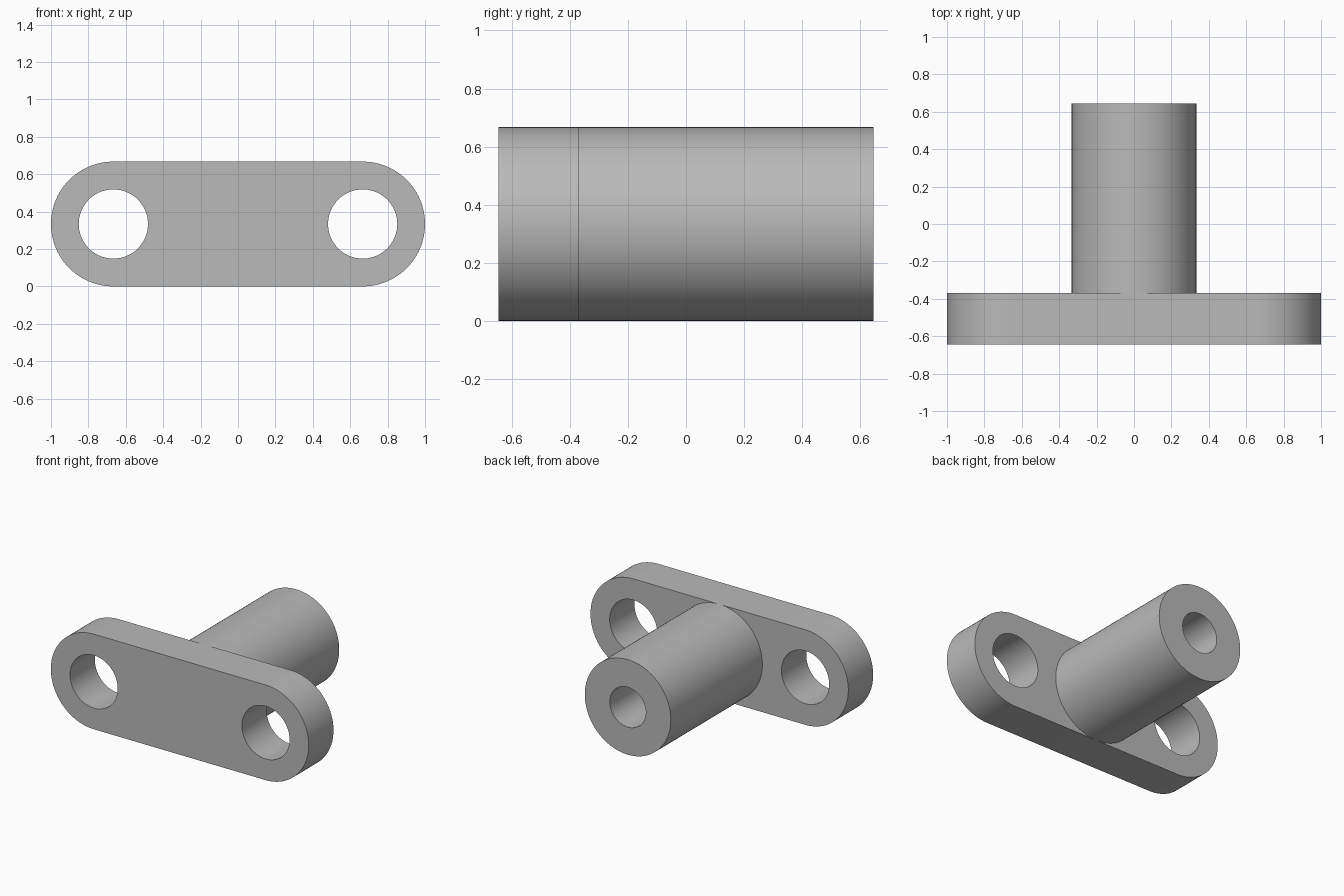
import bpy, bmesh
from math import radians, sin, cos, pi

cube = bpy.data.objects.get("Cube")
if cube:
    bpy.data.objects.remove(cube)

R = 0.3335          # radius of plate ends and of the boss
HOLE_X = 1 - R      # centre of each mounting hole
HOLE_R = 0.185
BORE_R = 0.14
FRONT, SEAT, BACK = -0.645, -0.37, 0.645
STEPS = 48

steel = bpy.data.materials.new("plain grey")
steel.use_nodes = True
grey = (0.49, 0.49, 0.49, 1)
steel.diffuse_color = grey
steel.node_tree.nodes["Principled BSDF"].inputs["Base Color"].default_value = grey

bm = bmesh.new()


def arc(cx, r, sweep=pi, steps=STEPS):
    """Points clockwise from the top of a circle at mid height."""
    return [(cx + r * sin(sweep * i / steps), R + r * cos(sweep * i / steps))
            for i in range(steps + 1)]


def row(points, y):
    return [bm.verts.new((x, y, z)) for x, z in points]


def strip(a, b):
    """Quads between two rows of equal length."""
    for i in range(len(a) - 1):
        bm.faces.new((a[i], a[i + 1], b[i + 1], b[i]))


def cap(*loops):
    """Fill a flat outline with optional holes."""
    edges = []
    for loop in loops:
        for a, b in zip(loop, loop[1:] + loop[:1]):
            edges.append(bm.edges.get((a, b)) or bm.edges.new((a, b)))
    bmesh.ops.triangle_fill(bm, edges=edges, use_beauty=True, normal=(0, 1, 0))


# Half of each profile, on the +x side
slot = [(0, 2 * R)] + arc(HOLE_X, R) + [(0, 0)]
hole = arc(HOLE_X, HOLE_R, 2 * pi, 2 * STEPS)[:-1]
boss = arc(0, R)
bore = arc(0, BORE_R)

# Mounting plate with its through hole
slot_front, slot_back = row(slot, FRONT), row(slot, SEAT)
hole_front, hole_back = row(hole, FRONT), row(hole, SEAT)
strip(slot_front, slot_back)
strip(hole_front + hole_front[:1], hole_back + hole_back[:1])
cap(slot_front, hole_front)

# Boss standing on the plate, sharing the tangent points with its outline
boss_seat = [slot_back[0]] + row(boss[1:-1], SEAT) + [slot_back[-1]]
boss_end = row(boss, BACK)
strip(boss_seat, boss_end)
cap(slot_back + boss_seat[-2:0:-1], hole_back)

# Blind bore down the boss
bore_end, bore_floor = row(bore, BACK), row(bore, SEAT)
strip(boss_end, bore_end)
strip(bore_end, bore_floor)
bm.faces.new(bore_floor)

# Mirror the half and close the solid
bmesh.ops.mirror(bm, geom=bm.verts[:] + bm.edges[:] + bm.faces[:],
                 axis='X', merge_dist=0.0001)
bmesh.ops.remove_doubles(bm, verts=bm.verts[:], dist=0.00005)
bmesh.ops.recalc_face_normals(bm, faces=bm.faces[:])

mesh = bpy.data.meshes.new("flanged_boss")
bm.to_mesh(mesh)
bm.free()
mesh.materials.append(steel)
part = bpy.data.objects.new("flanged_boss", mesh)
bpy.context.collection.objects.link(part)
bpy.context.view_layer.objects.active = part
part.select_set(True)
bpy.ops.object.shade_smooth_by_angle(angle=radians(30))
